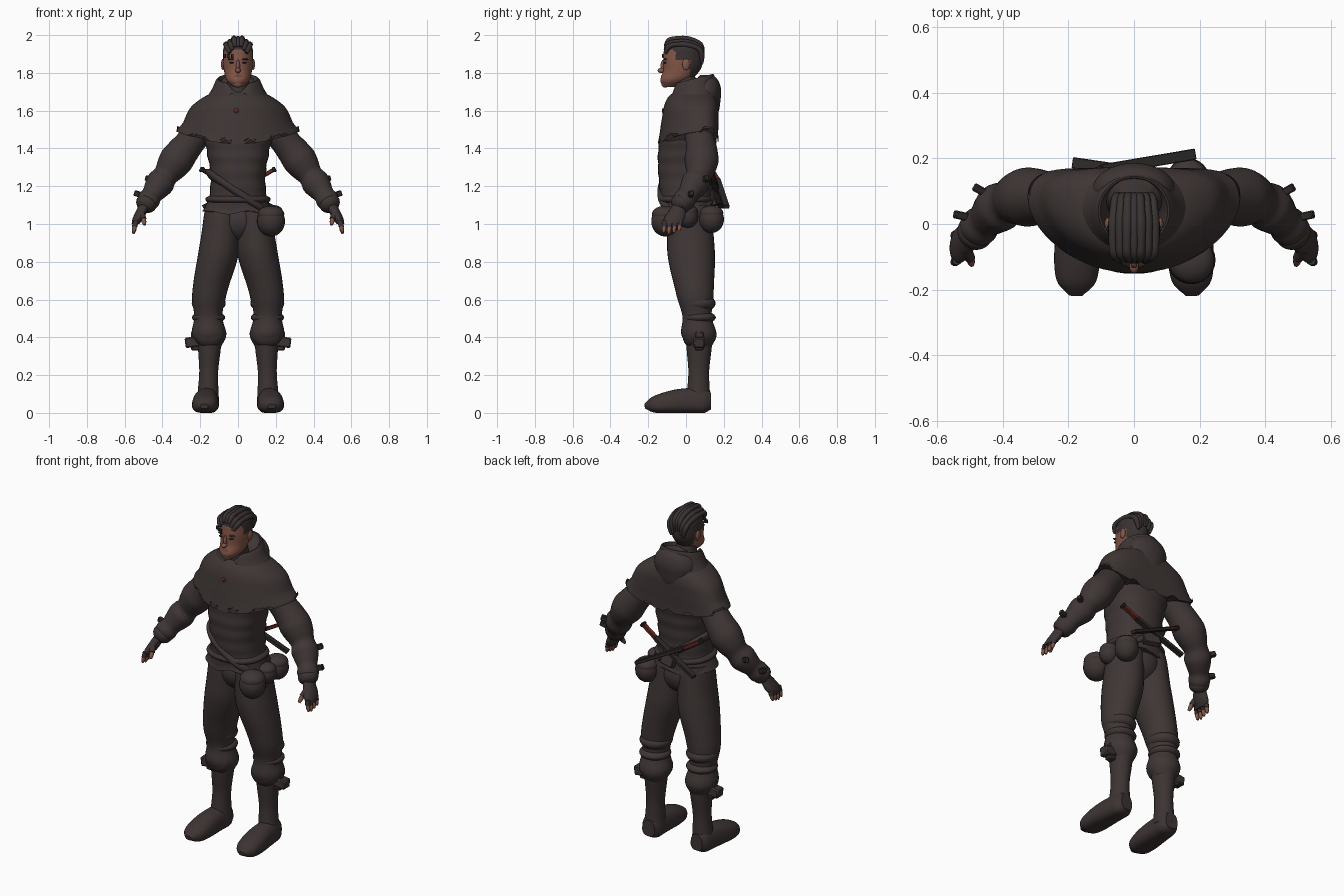
import bpy, bmesh, math
from mathutils import Vector

if "Cube" in bpy.data.objects:
    bpy.data.objects.remove(bpy.data.objects["Cube"], do_unlink=True)

parts = []
SIDES = {"left": 1, "right": -1}


def material(name, *colour):
    m = bpy.data.materials.new(name)
    m.use_nodes = True
    m.diffuse_color = (*colour, 1)
    m.node_tree.nodes["Principled BSDF"].inputs["Base Color"].default_value = (*colour, 1)
    return m


cloth = material("dark brown cloth", .05, .037, .036)
leather = material("dark leather", .046, .034, .033)
hair = material("black hair", .04, .032, .031)
skin = material("brown skin", .23, .095, .065)
lip = material("dark lips", .17, .065, .045)
red = material("dull red", .12, .02, .014)
steel = material("black steel", .028, .023, .022)


def finish(name, bm, *mats):
    bmesh.ops.recalc_face_normals(bm, faces=bm.faces)
    mesh = bpy.data.meshes.new(name)
    bm.to_mesh(mesh)
    bm.free()
    ob = bpy.data.objects.new(name, mesh)
    bpy.context.collection.objects.link(ob)
    for m in mats:
        mesh.materials.append(m)
    parts.append(ob)
    return ob


def sample(values, t):
    """Catmull-Rom value at t along evenly spaced numbers or vectors."""
    last = len(values) - 1
    i = min(int(t * last), last - 1)
    t = t * last - i
    a, b, c, d = (values[min(max(i + k, 0), last)] for k in (-1, 0, 1, 2))
    return b + (c - a + (a * 2 - b * 5 + c * 4 - d + ((b - c) * 3 + d - a) * t) * t) * t / 2


def superellipse(value, power):
    return math.copysign(abs(value) ** (2 / power), value)


def loft(name, path, radii, *mats, ratio=(1, 1), flat=True, sides=32, power=2, side=1, shape=None):
    """Skin rings along a path; ratio is depth over width, flat keeps the rings level."""
    path = [Vector(p) for p in path]
    steps = 4 * max(len(path), len(radii))
    bm = bmesh.new()
    rings = []
    for i in range(steps + 1):
        t = i / steps
        along = Vector((0, 0, 1))
        if not flat:
            along = sample(path, min(t + .01, 1)) - sample(path, max(t - .01, 0))
        v = along.cross(Vector((1, 0, 0))).normalized()
        u = v.cross(along).normalized()
        width = sample(radii, t)
        depth = width * sample(ratio, t)
        ring = []
        for k in range(sides):
            angle = math.tau * k / sides
            p = (sample(path, t) + u * width * superellipse(math.cos(angle), power)
                 + v * depth * superellipse(math.sin(angle), power))
            if shape:
                p = Vector(shape(*p))
            p.x *= side
            ring.append(bm.verts.new(p))
        rings.append(ring)
    for lower, upper in zip(rings, rings[1:]):
        for k in range(sides):
            n = (k + 1) % sides
            bm.faces.new((lower[k], lower[n], upper[n], upper[k]))
    bm.faces.new(rings[0])
    bm.faces.new(rings[-1])
    return finish(name, bm, *mats)


def ball(name, centre, size, mat, side=1):
    bm = bmesh.new()
    bmesh.ops.create_uvsphere(bm, u_segments=24, v_segments=14, radius=1)
    bmesh.ops.scale(bm, vec=size, verts=bm.verts)
    bmesh.ops.translate(bm, vec=centre, verts=bm.verts)
    bmesh.ops.scale(bm, vec=(side, 1, 1), verts=bm.verts)
    return finish(name, bm, mat)


def bar(name, start, end, width, depth, mat, side=1):
    start, end = Vector(start), Vector(end)
    along = end - start
    bm = bmesh.new()
    bmesh.ops.create_cube(bm, size=1)
    bmesh.ops.scale(bm, vec=(width, depth, along.length), verts=bm.verts)
    bmesh.ops.bevel(bm, geom=bm.edges[:], offset=depth / 8, segments=1, affect='EDGES')
    bmesh.ops.rotate(bm, matrix=along.to_track_quat('Z', 'Y').to_matrix(), verts=bm.verts)
    bmesh.ops.translate(bm, vec=(start + end) / 2, verts=bm.verts)
    bmesh.ops.scale(bm, vec=(side, 1, 1), verts=bm.verts)
    return finish(name, bm, mat)


# Tunic with rippling folds and a flared hem
def tunic_folds(x, y, z):
    swell = 1 + .015 * math.sin(z * 80)
    return x * swell, y * swell, z + (.01 * math.sin(x * 30) if z < 1.1 else 0)


loft("tunic", [(0, .005, 1.06), (0, 0, 1.34), (0, .03, 1.62)], (.19, .16, .145, .15, .165, .18, .16, .11), cloth,
     ratio=(.75, .99, .86, .7), power=2.3, shape=tunic_folds)
ball("trouser_seat", (0, .025, 1.02), (.14, .12, .12), cloth)


# Shoulder cape: the hem climbs over the arms and has square notches
def cape_hem(x, y, z):
    fade = min(1, max(0, (1.54 - z) * 10))
    notch = .02 if z < 1.44 and math.sin(9 * math.atan2(y, x)) > .6 else 0
    return x, y + .7 * x * x, z + .6 * x * x * fade + notch


loft("shoulder_cape", [(0, .01, 1.425), (0, .035, 1.7)], (.325, .315, .3, .28, .25, .19, .125), cloth,
     ratio=(.49, .51, .58, .78), sides=72, power=2.2, shape=cape_hem)
ball("cape_emblem", (-.01, -.122, 1.6), (.012, .006, .013), red)


# Raised collar, open in front, with the hood hanging behind
def collar_opening(x, y, z):
    cut = max(0, .06 - abs(x)) if y < 0 and z > 1.7 else 0
    return x, y, z + y / 4 - cut


loft("hood_collar", [(0, .03, 1.64), (0, .035, 1.7), (0, .04, 1.76), (0, .03, 1.68)], (.18, .14, .105, .07),
     cloth, ratio=(.8, 1.05), sides=48, shape=collar_opening)
loft("hood_drape", [(0, .13, 1.53), (0, .105, 1.66), (0, .11, 1.79)], (.02, .06, .1, .12, .125, .1, .05),
     cloth, ratio=(.65, .65))

# Neck and head; hair covers the crown, the back and the temples
loft("neck", [(0, .01, 1.64), (0, -.01, 1.8)], (.075, .06, .055), cloth)
head = loft("head", [(0, -.085, 1.725), (0, -.025, 1.81), (0, -.015, 1.89), (0, -.015, 1.975)],
            (.025, .062, .074, .08, .08, .075, .045), skin, hair, ratio=(1.3, 1.3), sides=48)
for face in head.data.polygons:
    c = face.center
    if c.z > 1.92 or c.y > .02 or (c.y > -.06 and c.z > 1.865):
        face.material_index = 1
ball("nose", (0, -.13, 1.813), (.014, .02, .014), skin)
ball("nose_bridge", (0, -.12, 1.835), (.01, .015, .035), skin)
ball("lips", (0, -.122, 1.782), (.024, .01, .01), lip)
ball("chin", (0, -.11, 1.742), (.026, .02, .02), skin)
for label, s in SIDES.items():
    ball(label + "_ear", (.08, 0, 1.845), (.01, .02, .03), skin, s)
    ball(label + "_eye", (.034, -.112, 1.854), (.013, .01, .004), steel, s)
    ball(label + "_brow", (.036, -.11, 1.872), (.02, .01, .004), hair, s)

# Small dark marks around the right eye
for step in range(3):
    x, y = -.03 - step * .02, -.122 + step * .012
    bar("face_mark", (x, y, 1.88), (x, y, 1.9), .012, .009, steel)

# Braids swept back over the crown, gathered at both ends
for i in range(-3, 4):
    x, lift = i / 48, .006 * (i % 2)
    loft("braid", [(x * .7, -.11, 1.935), (x, -.08, 1.975), (x, .005, 1.978), (x * .9, .075, 1.95),
                   (x * .6, .085, 1.88)],
         (.01, .015, .013, .016, .013, .015, .008), hair, flat=False, sides=10,
         shape=lambda px, py, pz: (px, py, pz + lift - 9 * x * x))

for label, s in SIDES.items():
    # Puffed sleeve and wrapped forearm
    loft(label + "_sleeve", [(.18, .06, 1.52), (.295, .083, 1.38), (.385, .067, 1.255), (.455, .01, 1.155),
                             (.5, -.04, 1.085)],
         (.07, .075, .078, .085, .09, .08, .066, .075, .066, .055, .06, .05, .04), cloth, flat=False, side=s)
    loft(label + "_glove_cuff", [(.475, -.015, 1.125), (.503, -.043, 1.08)], (.045, .056, .05, .03),
         leather, flat=False, side=s)
    # Hand in a fingerless glove
    loft(label + "_glove", [(.495, -.035, 1.1), (.543, -.073, 1)], (.03, .03, .029, .02), leather,
         ratio=(1.2, 2.2), side=s)
    for i in range(4):
        y = -.112 + .027 * i
        tip = Vector((.553, y - .006, .948 + .007 * abs(i - 1)))
        knuckle = Vector((.54, y, 1.02))
        middle = (tip + knuckle) / 2
        loft(label + "_finger_sleeve", [knuckle, middle], (.014, .014), leather, sides=10, side=s)
        loft(label + "_finger", [middle, tip], (.011, .011, .006), skin, sides=10, side=s)
    base, joint, tip = Vector((.515, -.075, 1.06)), Vector((.5, -.105, 1.025)), Vector((.495, -.125, .995))
    loft(label + "_thumb_sleeve", [base, joint], (.02, .016), leather, flat=False, sides=12, side=s)
    loft(label + "_thumb", [joint, tip], (.013, .012, .007), skin, flat=False, sides=12, side=s)
    # Throwing blades strapped to the forearm
    bar(label + "_upper_forearm_blade", (.41, .07, 1.215), (.487, .113, 1.245), .025, .03, steel, s)
    bar(label + "_lower_forearm_blade", (.46, .01, 1.135), (.548, .03, 1.165), .025, .03, steel, s)
    # Baggy trousers gathered at the knee
    loft(label + "_trouser_leg", [(.08, .02, 1.1), (.103, .027, .85), (.155, .05, .6), (.15, .075, .35)],
         (.09, .097, .102, .107, .104, .096, .088, .074, .092, .06), cloth, ratio=(1.25, 1), side=s)
    ball(label + "_trouser_cuff", (.155, .062, .58), (.09, .095, .05), cloth, s)
    ball(label + "_knee_band", (.156, .07, .505), (.088, .088, .035), cloth, s)
    ball(label + "_knee_pad", (.152, .03, .42), (.08, .05, .075), leather, s)
    # Boot shaft, foot and calf buckle
    loft(label + "_boot_shaft", [(.15, .07, .38), (.16, .065, .06)], (.064, .058, .05, .054, .06), leather,
         ratio=(1.1, 1.1), side=s)
    loft(label + "_boot_foot", [(.16, .13, .07), (.17, -.04, .067), (.178, -.218, .04)],
         (.04, .058, .063, .067, .07, .068, .056, .02), leather, ratio=(1.2, .65), flat=False, power=2.5,
         side=s, shape=lambda x, y, z: (.168 + (x - .168) * (1.12 - 2 * z), y, max(0, z - .005)))
    bar(label + "_calf_buckle", (.2, .07, .38), (.28, .07, .37), .06, .055, leather, s)
    bar(label + "_calf_pin", (.225, .07, .33), (.225, .07, .43), .045, .045, leather, s)
    # Crossed daggers on the lower back, one lying over the other
    hilt, guard, tip = Vector((.185, .135, 1.285)), Vector((.1, .155, 1.235)), Vector((-.185, .2, 1.09))
    guard.y -= s * .01
    tip.y -= s * .013
    bar(label + "_dagger_grip", hilt, guard, .026, .02, red, s)
    bar(label + "_dagger_sheath", guard, tip, .034, .02, steel, s)
    bar(label + "_dagger_pommel", hilt, hilt.lerp(guard, -.15), .034, .028, steel, s)

# Waist belt and slanted sash
strap = (.15, .17, .17, .15)
loft("waist_belt", [(0, 0, 1.11), (0, 0, 1.15)], strap, leather, ratio=(.86, .86), sides=48, power=2.3)
loft("slanted_sash", [(0, 0, 1.14), (0, 0, 1.195)], strap, leather, ratio=(.88, .88), sides=48, power=2.3,
     shape=lambda x, y, z: (x, y, z - .65 * x))
bar("sheath_holder", (0, .13, 1.2), (.01, .165, 1.1), .1, .03, leather)

# Pouches on the left hip, each with a flap
for name, centre, r in (("front", (.175, -.11, 1.015), .074), ("side", (.185, .01, 1.04), .055),
                        ("rear", (.165, .135, 1.025), .066)):
    ball(name + "_pouch", centre, (r, r, r * 1.1), leather)
    ball(name + "_pouch_flap", Vector(centre) + Vector((0, 0, r / 2)), (r * .95, r * .95, r * .6), cloth)

# Smooth shading that keeps hard edges
bpy.ops.object.select_all(action='DESELECT')
for ob in parts:
    ob.select_set(True)
bpy.context.view_layer.objects.active = parts[0]
bpy.ops.object.shade_smooth_by_angle(angle=math.radians(40))
